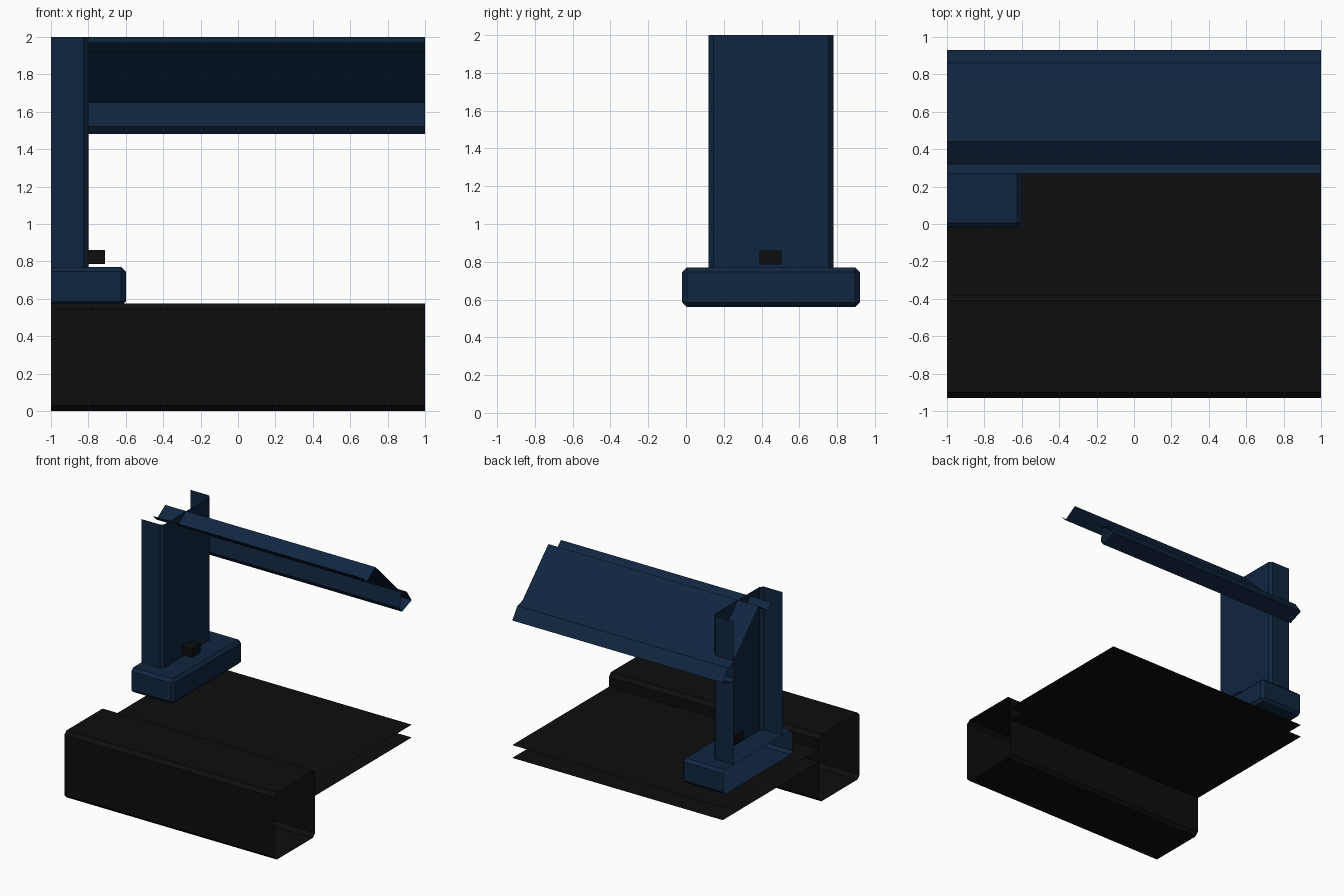
import bpy, bmesh
from mathutils import Vector

if "Cube" in bpy.data.objects:
    bpy.data.objects.remove(bpy.data.objects["Cube"])


def material(name, rgb):
    m = bpy.data.materials.new(name)
    m.diffuse_color = (*rgb, 1)
    m.use_nodes = True
    m.node_tree.nodes["Principled BSDF"].inputs["Base Color"].default_value = m.diffuse_color
    return m


BLUE = material("dark navy", (0.005, 0.019, 0.051))
BLACK = material("near black", (0.004, 0.004, 0.004))


def finish(name, bm, mat):
    me = bpy.data.meshes.new(name)
    bm.to_mesh(me)
    bm.free()
    me.materials.append(mat)
    ob = bpy.data.objects.new(name, me)
    bpy.context.collection.objects.link(ob)
    return ob


def sweep(name, mat, profile, vec, closed=False):
    """Open-ended thin shell: a 3D profile swept along vec."""
    bm = bmesh.new()
    a = [bm.verts.new(p) for p in profile]
    b = [bm.verts.new(Vector(p) + Vector(vec)) for p in profile]
    n = len(a)
    for i in range(n if closed else n - 1):
        j = (i + 1) % n
        bm.faces.new((a[i], a[j], b[j], b[i]))
    return finish(name, bm, mat)


def sweep_x(name, mat, yz, closed=False):
    return sweep(name, mat, [(-1, y, z) for y, z in yz], (2, 0, 0), closed)


def box(name, mat, lo, hi, bevel=0, open_left=False):
    bm = bmesh.new()
    bmesh.ops.create_cube(bm, size=1)
    for v in bm.verts:
        v.co = [lo[i] + (v.co[i] + 0.5) * (hi[i] - lo[i]) for i in range(3)]
    if open_left:
        left = [f for f in bm.faces if f.normal.x < -0.9]
        bmesh.ops.delete(bm, geom=left, context='FACES_ONLY')
    if bevel:
        edges = [e for e in bm.edges if not e.is_boundary]
        bmesh.ops.bevel(bm, geom=edges, offset=bevel, segments=1, affect='EDGES')
    return finish(name, bm, mat)


# Front beam: chamfered tube, open at both ends
c = 0.03
y0, y1, z0, z1 = -0.93, -0.38, 0.0, 0.575
sweep_x("front_beam", BLACK, [
    (y0 + c, z0), (y0, z0 + c), (y0, z1 - c), (y0 + c, z1),
    (y1 - c, z1), (y1, z1 - c), (y1, z0 + c), (y1 - c, z0)], True)

# Deck: upper and lower sheets running to the back
sweep_x("deck_top", BLACK, [(-0.38, 0.46), (0.93, 0.46)])
sweep_x("deck_bottom", BLACK, [(0.93, 0.35), (-0.38, 0.35)])

# Post foot with bevelled edges, open on the left
box("post_foot", BLUE, (-1, -0.02, 0.56), (-0.6, 0.92, 0.77), 0.025, True)

# Post: U-shaped shell, open on the left and top
sweep("post", BLUE, [
    (-1, 0.12, 0.77), (-0.825, 0.12, 0.77), (-0.8, 0.145, 0.77),
    (-0.8, 0.755, 0.77), (-0.825, 0.78, 0.77), (-1, 0.78, 0.77)], (0, 0, 1.23))

# Small block on the post
box("post_block", BLACK, (-0.82, 0.39, 0.785), (-0.71, 0.505, 0.86))

# Sloping upper panel with a front lip and a rear rail
sweep_x("upper_panel", BLUE, [
    (0.27, 1.97), (0.32, 1.92), (0.44, 2.0), (0.79, 1.65)])
sweep_x("rear_rail", BLUE, [
    (0.79, 1.65), (0.86, 1.63), (0.93, 1.53), (0.80, 1.48), (0.77, 1.52)], True)
